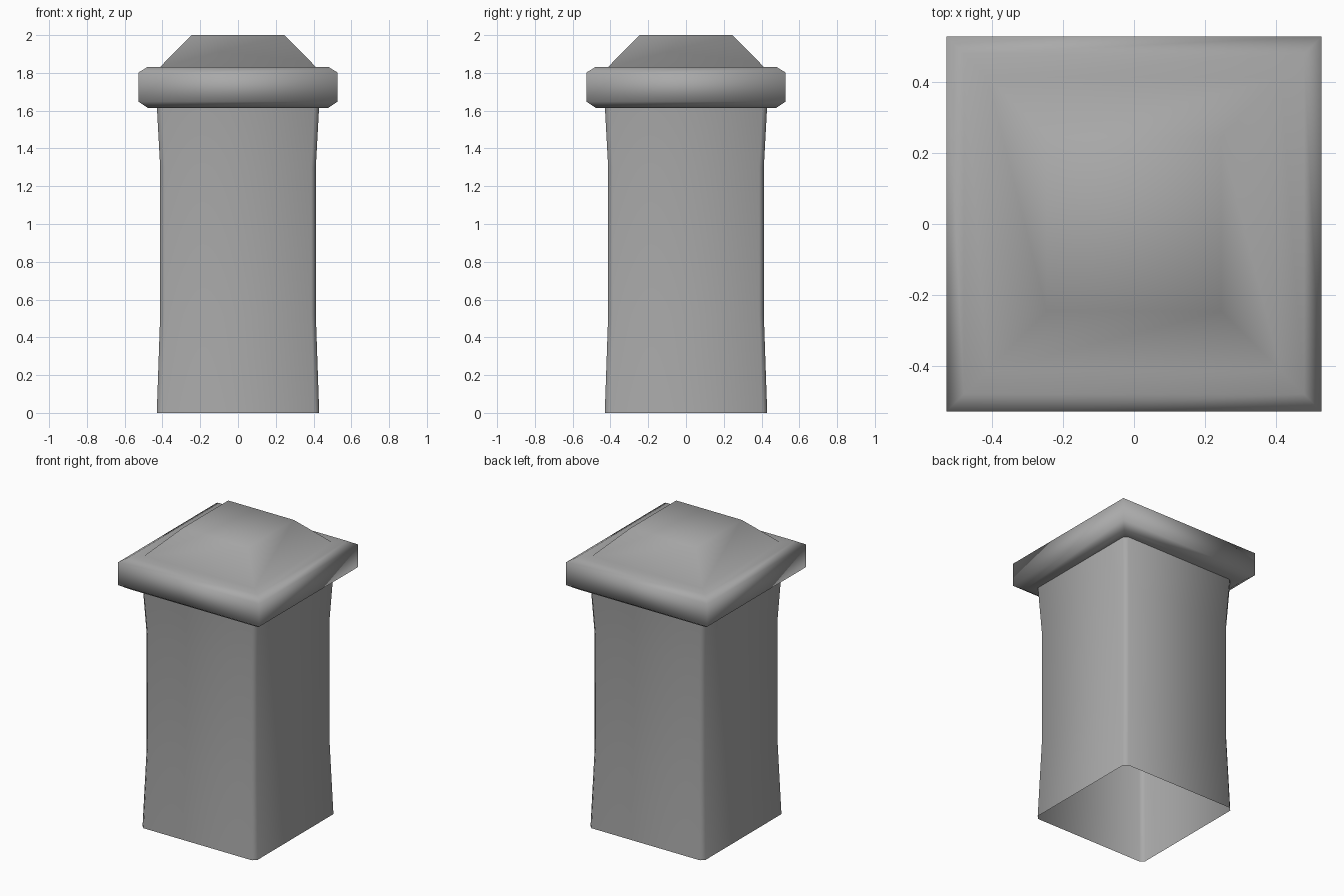
import bpy
import bmesh

cube = bpy.data.objects.get("Cube")
if cube:
    bpy.data.objects.remove(cube, do_unlink=True)

stone = bpy.data.materials.new("grey stone")
stone.use_nodes = True
grey = (0.4, 0.4, 0.4, 1)
stone.diffuse_color = grey
stone.node_tree.nodes["Principled BSDF"].inputs["Base Color"].default_value = grey


def outline(half, chamfer):
    """Square section, with cut corners when chamfer is above zero."""
    points = []
    for sx, sy in ((1, -1), (1, 1), (-1, 1), (-1, -1)):
        if chamfer:
            a = (sx * half, sy * (half - chamfer))
            b = (sx * (half - chamfer), sy * half)
            points += [a, b] if sx * sy > 0 else [b, a]
        else:
            points.append((sx * half, sy * half))
    return points


def square_tower(name, profile, chamfer=0, close_top=False):
    """Stack square sections given as (half width, height)."""
    bm = bmesh.new()
    rings = [[bm.verts.new((x, y, z)) for x, y in outline(half, chamfer)]
             for half, z in profile]
    for low, high in zip(rings, rings[1:]):
        n = len(low)
        for i in range(n):
            j = (i + 1) % n
            bm.faces.new((low[i], low[j], high[j], high[i]))
    if close_top:
        bm.faces.new(rings[-1])
    for face in bm.faces:
        face.smooth = True
    mesh = bpy.data.meshes.new(name)
    bm.to_mesh(mesh)
    bm.free()
    mesh.materials.append(stone)
    obj = bpy.data.objects.new(name, mesh)
    bpy.context.collection.objects.link(obj)
    return obj


# Hollow shaft, slightly waisted, open at the foot
square_tower("shaft", [(0.43, 0), (0.412, 0.52), (0.412, 1.3), (0.43, 1.63)], chamfer=0.025)

# Overhanging slab with bevelled rims, rising into the blunt pyramid
square_tower("cap", [(0.40, 1.615), (0.478, 1.615), (0.527, 1.648), (0.527, 1.802),
                     (0.478, 1.832), (0.412, 1.832), (0.245, 2.0)], close_top=True)
